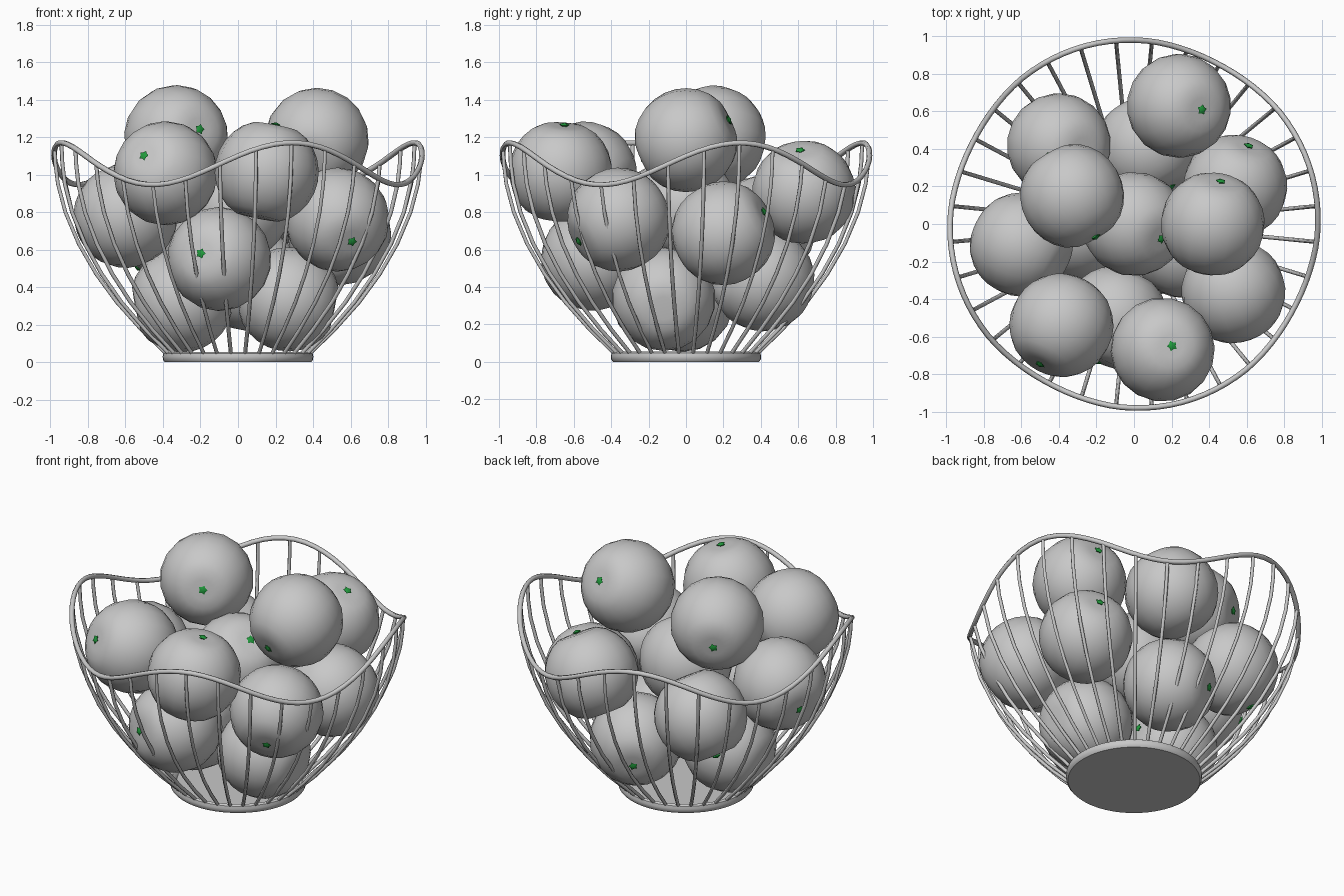
import bpy, bmesh
from math import sin, cos, pi, radians
from mathutils import Vector, Matrix

old = bpy.data.objects.get("Cube")
if old:
    bpy.data.objects.remove(old)


def material(name, rgb):
    m = bpy.data.materials.new(name)
    m.use_nodes = True
    m.diffuse_color = (*rgb, 1)
    m.node_tree.nodes["Principled BSDF"].inputs["Base Color"].default_value = (*rgb, 1)
    return m


GREY = material("grey", (0.58, 0.58, 0.58))
GREEN = material("stem green", (0.015, 0.32, 0.045))


def finish(name, bm, mats, angle=60):
    bmesh.ops.recalc_face_normals(bm, faces=bm.faces)
    mesh = bpy.data.meshes.new(name)
    bm.to_mesh(mesh)
    bm.free()
    for m in mats:
        mesh.materials.append(m)
    ob = bpy.data.objects.new(name, mesh)
    bpy.context.collection.objects.link(ob)
    bpy.ops.object.select_all(action='DESELECT')
    ob.select_set(True)
    bpy.context.view_layer.objects.active = ob
    bpy.ops.object.shade_smooth_by_angle(angle=radians(angle))


def wire(name, paths, radius, cyclic=False):
    cu = bpy.data.curves.new(name, 'CURVE')
    cu.dimensions = '3D'
    cu.bevel_depth = radius
    cu.bevel_resolution = 1
    cu.use_fill_caps = True
    for pts in paths:
        s = cu.splines.new('POLY')
        s.points.add(len(pts) - 1)
        s.use_cyclic_u = cyclic
        s.use_smooth = True
        for p, co in zip(s.points, pts):
            p.co = (*co, 1)
    cu.materials.append(GREY)
    ob = bpy.data.objects.new(name, cu)
    bpy.context.collection.objects.link(ob)


# Bowl outline: radius and height
PROFILE = [(.385, .045), (.515, .17), (.65, .32), (.76, .47), (.853, .63),
           (.925, .8), (.965, .95), (.979, 1.06), (.985, 1.18)]


def bowl_radius(z):
    for (r0, z0), (r1, z1) in zip(PROFILE, PROFILE[1:]):
        if z <= z1:
            return r0 + (r1 - r0) * (z - z0) / (z1 - z0)
    return PROFILE[-1][0]


def rim_height(a):
    return 1.058 + .112 * cos(4 * (a - radians(17)))


def on_bowl(a, z):
    r = bowl_radius(z)
    return (r * cos(a), r * sin(a), z)


# Wavy rim
wire("rim", [[on_bowl(2 * pi * i / 96, rim_height(2 * pi * i / 96)) for i in range(96)]],
     .015, True)

# Upright wires
RIBS = 32
ribs = []
for k in range(RIBS):
    a = 2 * pi * (k + .5) / RIBS
    top = rim_height(a)
    zs = [z for r, z in PROFILE if z < top - .03] + [top]
    ribs.append([on_bowl(a, z) for z in zs])
wire("basket_wires", ribs, .0108)

# Base plate with a raised rounded edge
bm = bmesh.new()
outline = [(0, 0), (.39, 0), (.4, .012), (.402, .03), (.398, .047), (.385, .055),
           (.37, .045), (.362, .03), (0, .03)]
verts = [bm.verts.new((r, 0, z)) for r, z in outline]
edges = [bm.edges.new(e) for e in zip(verts, verts[1:])]
bmesh.ops.spin(bm, geom=verts + edges, cent=(0, 0, 0), axis=(0, 0, 1),
               angle=2 * pi, steps=48, use_merge=True)
bmesh.ops.remove_doubles(bm, verts=bm.verts, dist=1e-4)
finish("base_plate", bm, [GREY], 40)

RADIUS = .278


def fruit(name, centre, pole, sides=(1,)):
    bm = bmesh.new()
    bmesh.ops.create_uvsphere(bm, u_segments=18, v_segments=14, radius=RADIUS)
    # Dimple both ends
    for v in bm.verts:
        t = abs(v.co.z) / RADIUS
        v.co.z *= 1 - .1 * max(0, (t - .88) / .12)
    # Chunky five-lobed stems
    for side in sides:
        z = .25 * side
        ring = []
        for i in range(10):
            r = .029 if i % 2 == 0 else .019
            a = pi * i / 5
            ring.append(bm.verts.new((r * cos(a), r * sin(a), z + .008 * side)))
        tip = bm.verts.new((0, 0, z + .02 * side))
        low = bm.verts.new((0, 0, z - .014 * side))
        for i in range(10):
            for end in (tip, low):
                f = bm.faces.new((ring[i], ring[(i + 1) % 10], end))
                f.material_index = 1
    turn = Vector(pole).to_track_quat('Z', 'Y').to_matrix().to_4x4()
    bm.transform(Matrix.Translation(centre) @ turn)
    finish(name, bm, [GREY, GREEN])


# Pile of fruit: centre, stem direction, and which ends carry a stem
BOTH = (1, -1)
PILE = [
    ((-.33, .15, 1.2), (.12, -.21, .04), BOTH),
    ((.42, 0, 1.185), (.04, .21, .1), BOTH),
    ((-.387, -.54, 1.007), (-.11, -.2, .09)),
    ((.153, -.67, 1.015), (.05, .02, .25)),
    ((-.6, -.11, .78), (-.22, .11, -.07)),
    ((.53, -.36, .76), (.08, -.22, -.12)),
    ((.24, .63, .907), (.12, -.02, .22)),
    ((.54, .2, .687), (.07, .21, .11)),
    ((-.4, .42, .72), (-.13, .02, -.22)),
    ((0, 0, .82), (.15, -.08, .2)),
    ((-.1, -.5, .55), (-.1, -.24, .03)),
    ((.07, .41, .44), (.13, -.22, .065), BOTH),
    ((-.3, -.02, .33), (.25, 0, .05)),
    ((.27, -.12, .335), (-.25, 0, .05)),
]
for n, spec in enumerate(PILE, 1):
    fruit(f"fruit_{n}", *spec)
